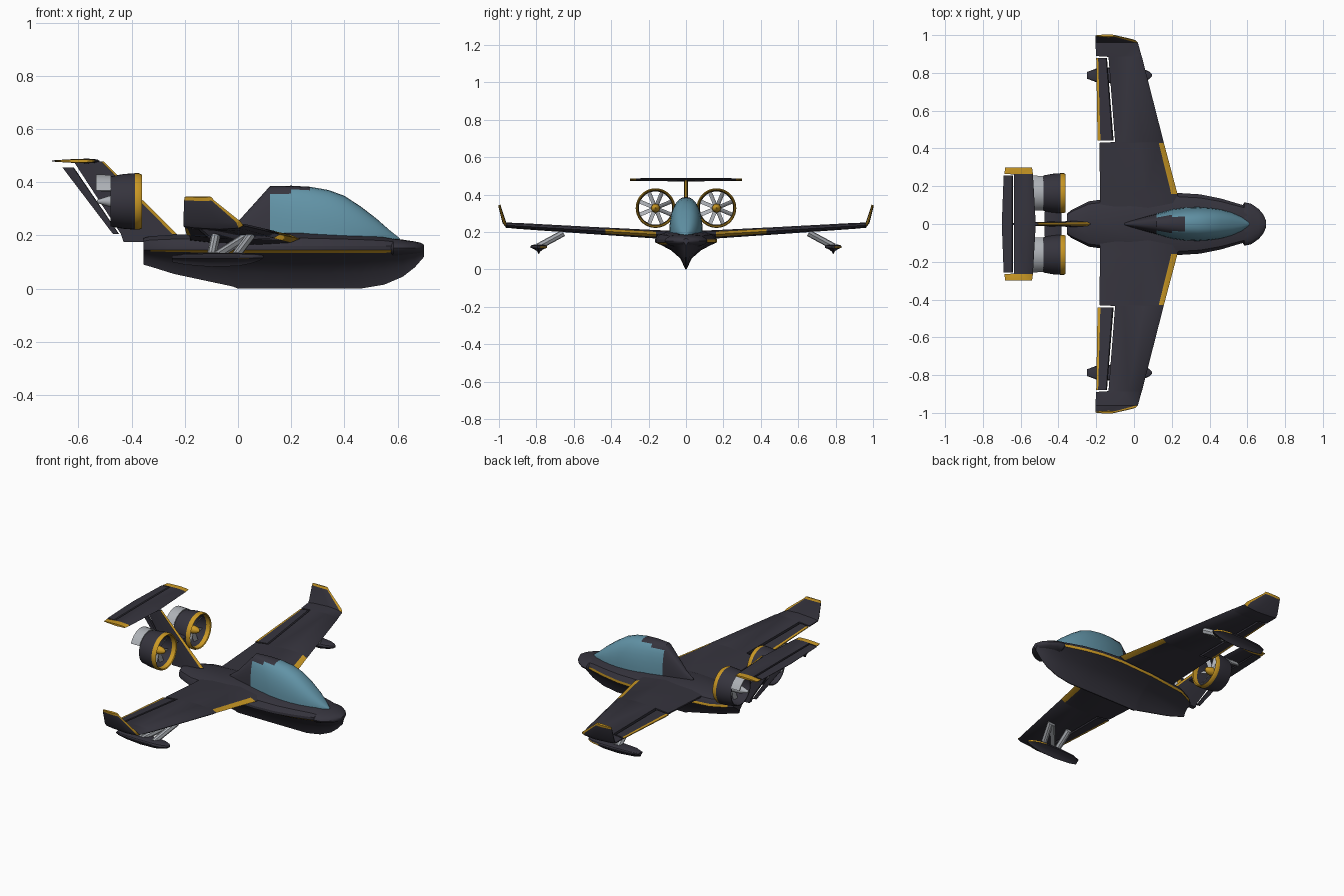
import bpy, bmesh, math
from mathutils import Vector

cube = bpy.data.objects.get("Cube")
if cube:
    bpy.data.objects.remove(cube, do_unlink=True)


def material(name, rgb):
    m = bpy.data.materials.new(name)
    m.use_nodes = True
    m.diffuse_color = (*rgb, 1)
    m.node_tree.nodes["Principled BSDF"].inputs["Base Color"].default_value = (*rgb, 1)
    return m


MATS = [material("charcoal", (0.036, 0.034, 0.047)),
        material("gold", (0.6, 0.32, 0.018)),
        material("canopy_blue", (0.12, 0.29, 0.38)),
        material("light_grey", (0.42, 0.44, 0.47))]
DARK, GOLD, BLUE, GREY = range(4)


def loft(name, rings, rule=DARK, wrap=False):
    """Skin closed rings; rule is a colour or a function of ring, segment, centre."""
    bm = bmesh.new()
    rows = [[bm.verts.new(p) for p in ring] for ring in rings]
    n = len(rows[0])
    pick = rule if callable(rule) else (lambda i, j, c: rule)
    for i in range(len(rows) if wrap else len(rows) - 1):
        a, b = rows[i], rows[(i + 1) % len(rows)]
        for j in range(n):
            k = (j + 1) % n
            f = bm.faces.new((a[j], a[k], b[k], b[j]))
            f.material_index = pick(i, j, f.calc_center_median())
    if not wrap:
        for i, row in ((0, rows[0]), (len(rows) - 2, rows[-1])):
            f = bm.faces.new(row)
            f.material_index = pick(i, -1, f.calc_center_median())
    bmesh.ops.recalc_face_normals(bm, faces=bm.faces)
    me = bpy.data.meshes.new(name)
    bm.to_mesh(me)
    bm.free()
    for m in MATS:
        me.materials.append(m)
    ob = bpy.data.objects.new(name, me)
    bpy.context.collection.objects.link(ob)
    return ob


WING = (.1, .3, .5, .33, 0)
CUT = (.35, .4, .5, .33, 0)
FLAP = (.1, .2, .32, .4, 0)
CHORD = (1, .82, .4, .08, 0)


def foil(lead, trail, thick, y, z, normal=(0, 1), shape=WING):
    """Nine-point wing section; segments 3 and 4 form the leading edge."""
    pts = [(c, h) for c, h in zip(CHORD, shape)]
    pts += [(c, -h) for c, h in pts[-2::-1]]
    return [Vector((lead + (trail - lead) * c, y + normal[0] * h * thick,
                    z + normal[1] * h * thick)) for c, h in pts]


def boat(name, stations, chine, band, rule, y0=0):
    """Hull with a hollow V bottom, a chine band and a rounded deck."""
    rings = []
    for x, w, b, t in stations:
        low = [(.02, 0), (.18, .4), (.5, .72), (.85, .92), (1, 1)]
        half = [(w * f, b + (chine - b) * g) for f, g in low]
        half += [(w, band), (.88 * w, band + .6 * (t - band)), (.5 * w, t)]
        loop = half + [(-y, z) for y, z in half[::-1]]
        rings.append([Vector((x, y0 + y, z)) for y, z in loop])
    return loft(name, rings, rule)


# Fuselage with a gold chine stripe
HULL = [(-.355, .055, .09, .19), (-.33, .075, .083, .197), (-.24, .12, .055, .203),
        (-.02, .15, .008, .21), (0, .153, 0, .21), (.22, .165, 0, .21),
        (.35, .157, 0, .205), (.46, .135, 0, .2), (.55, .108, .015, .193),
        (.62, .088, .045, .18), (.665, .055, .08, .17), (.7, .012, .12, .157)]
boat("hull", HULL, .145, .161,
     lambda i, j, c: GOLD if j in (4, 11) and 0 < i < 10 else DARK)

# Nose cap standing slightly proud of the hull
loft("nose_cap", [[Vector((x, w * math.cos(a), .153 + h * math.sin(a)))
                   for a in [math.tau * k / 20 for k in range(20)]]
                  for x, w, h in [(.575, .1, .033), (.585, .115, .036), (.62, .107, .031),
                                  (.66, .08, .025), (.685, .05, .02), (.7, .015, .012)]])

# Canopy: glass bubble with a dark spine and roof panel
ARCH = [math.pi * k / 16 for k in range(17)]
loft("canopy", [[Vector((x, w * math.copysign(abs(math.cos(a)) ** .8, math.cos(a)),
                         .18 + (t - .18) * math.sin(a) ** .85)) for a in ARCH]
                for x, t, w in [(-.05, .215, .008), (0, .252, .022), (.12, .385, .055),
                                (.2, .387, .078), (.27, .383, .088), (.34, .371, .09),
                                (.4, .349, .086), (.46, .31, .077), (.52, .264, .06),
                                (.57, .22, .037), (.61, .188, .008)]],
     lambda i, j, c: DARK if c.x < .12 or (c.x < .27 and abs(c.y) < .042 and c.z > .3) else BLUE)

# Tail fin, rudder and fin foot
FIN = (1, 0)
loft("tail_fin", [foil(-.2, -.43, .034, 0, .175, FIN, CUT), foil(-.23, -.44, .03, 0, .205, FIN, CUT),
                  foil(-.505, -.618, .02, 0, .478, FIN, CUT)],
     lambda i, j, c: GOLD if j in (3, 4) and i else DARK)
loft("rudder", [foil(-.447, -.47, .02, 0, .205, FIN, FLAP),
                foil(-.617, -.66, .014, 0, .455, FIN, FLAP)])


def ring(x, r, y, z, n=36):
    return [Vector((x, y + r * math.cos(math.tau * k / n), z + r * math.sin(math.tau * k / n)))
            for k in range(n)]


def bar(name, a, b, chord, depth, colour, chord_dir=(1, 0, 0)):
    """Streamlined bar between two points."""
    a, b, u = Vector(a), Vector(b), Vector(chord_dir)
    v = (b - a).cross(u).normalized()
    shape = [(1, 0), (.6, .8), (0, 1), (-.6, .8), (-1, 0), (-.6, -.8), (0, -1), (.6, -.8)]
    return loft(name, [[p + u * chord / 2 * s + v * depth / 2 * t for s, t in shape]
                       for p in (a, b)], colour)


for side, s in (("left", 1), ("right", -1)):
    # Wing with an aileron notch and an upswept winglet
    up, tip = (0, 1), (-.95 * s, .3)
    wing = [foil(.245, -.18, .045, .08 * s, .185),
            foil(.23, -.18, .045, .16 * s, .188),
            foil(.158, -.183, .04, .43 * s, .204),
            foil(.157, -.1, .04, .434 * s, .204, up, CUT),
            foil(.042, -.135, .032, .885 * s, .232, up, CUT),
            foil(.04, -.2, .032, .889 * s, .232),
            foil(.02, -.205, .028, .962 * s, .237),
            foil(.01, -.205, .02, .972 * s, .252, tip),
            foil(-.09, -.203, .014, .995 * s, .332, tip),
            foil(-.1, -.2, .012, .998 * s, .345, tip)]
    loft(side + "_wing", wing, lambda i, j, c: GOLD if i > 7 or (j in (3, 4) and i in (1, 6, 7)) else DARK)
    loft(side + "_aileron",
         [foil(-.108, -.193, .028, .442 * s, .204, up, FLAP),
          foil(-.143, -.2, .024, .878 * s, .231, up, FLAP)],
         lambda i, j, c: GOLD if j in (0, 7, 8) else DARK)

    # Tailplane half with gold tip, and elevator
    loft(side + "_tailplane",
         [foil(-.52, -.635, .018, 0, .48, up, CUT), foil(-.535, -.635, .015, .262 * s, .48, up, CUT),
          foil(-.535, -.686, .015, .266 * s, .48), foil(-.54, -.682, .012, .3 * s, .48)],
         lambda i, j, c: GOLD if i > 1 else DARK)
    loft(side + "_elevator", [foil(-.641, -.7, .014, 0, .48, up, FLAP),
                              foil(-.641, -.69, .012, .258 * s, .48, up, FLAP)])

    # Ducted fan with gold lip, spinner, blades and rear deflector
    y, z = .163 * s, .328
    duct = [(-.48, .094), (-.43, .103), (-.388, .106), (-.372, .106), (-.362, .101),
            (-.366, .096), (-.39, .092), (-.48, .089)]
    loft(side + "_fan_duct", [ring(x, r, y, z) for x, r in duct],
         lambda i, j, c: GOLD if 2 <= i <= 5 else DARK, wrap=True)
    loft(side + "_fan_hub", [ring(x, r, y, z, 16) for x, r in
                             [(-.37, .003), (-.38, .014), (-.4, .022), (-.43, .025),
                              (-.48, .022), (-.53, .006)]],
         lambda i, j, c: GOLD if i < 3 else GREY)
    for k in range(8):
        a = math.tau * (k + .5) / 8
        out = Vector((0, math.cos(a), math.sin(a)))
        twist = Vector((.6, -.8 * math.sin(a), .8 * math.cos(a)))
        hub = Vector((-.42, y, z))
        bar(f"{side}_fan_blade_{k + 1}", hub + out * .018, hub + out * .091, .026, .005, GREY, twist)
    arc = [math.radians(d) for d in range(-66, 67, 12)]
    loft(side + "_deflector", [[Vector((x, y + r * math.sin(a), z + r * math.cos(a)))
                                for x, r in [(-.478, .1), (-.535, .102), (-.535, .096), (-.478, .09)]]
                               for a in arc], GREY)
    bar(side + "_fan_pylon", (-.43, 0, z), (-.43, .066 * s, z), .09, .014, DARK)

    # Outrigger float and N-shaped struts
    boat(side + "_float", [(-.248, .018, .1, .125), (-.2, .036, .09, .132), (-.1, .044, .082, .134),
                           (0, .043, .085, .134), (.05, .034, .095, .132), (.08, .02, .105, .13),
                           (.095, .006, .115, .126)], .116, .123,
         lambda i, j, c: GOLD if j in (4, 11) and i > 2 else DARK, .787 * s)
    for label, x0, x1 in (("rear", -.1, -.085), ("diagonal", -.085, .03), ("front", -.01, .045)):
        bar(f"{side}_{label}_strut", (x0, .79 * s, .122), (x1, .655 * s, .195), .036, .036, GREY)

# Smooth curved skins, keep hard edges
bpy.ops.object.select_all(action="DESELECT")
for ob in bpy.context.collection.objects:
    if ob.type == "MESH":
        ob.select_set(True)
        bpy.context.view_layer.objects.active = ob
bpy.ops.object.shade_smooth_by_angle(angle=math.radians(32))
